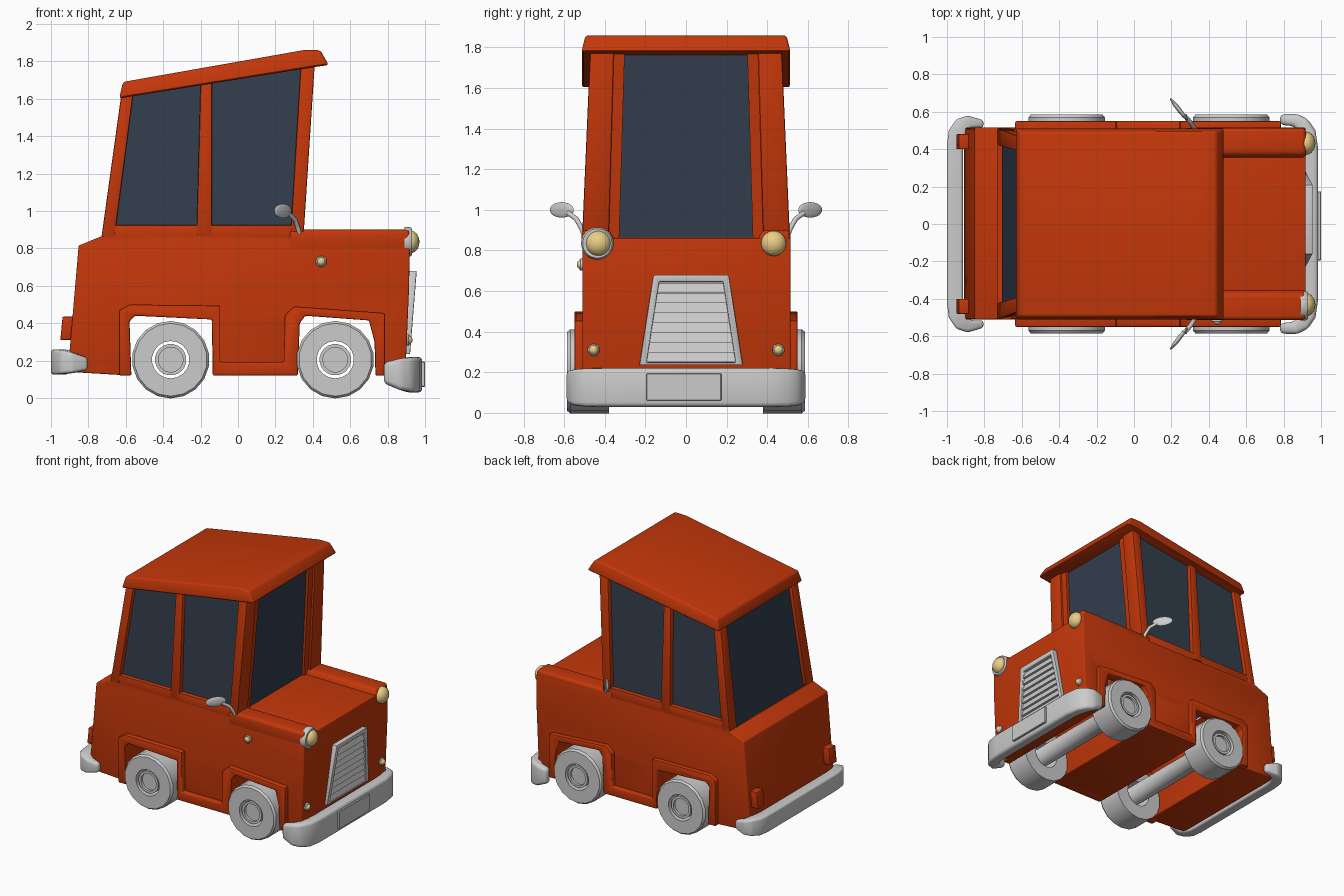
import bpy, bmesh, math
from mathutils import Vector, Matrix

if "Cube" in bpy.data.objects:
    bpy.data.objects.remove(bpy.data.objects["Cube"])


def material(name, col):
    m = bpy.data.materials.new(name)
    m.diffuse_color = (*col, 1)
    m.use_nodes = True
    m.node_tree.nodes["Principled BSDF"].inputs["Base Color"].default_value = m.diffuse_color
    return m


RED = material("red_paint", (0.55, 0.038, 0.003))
GLASS = material("dark_glass", (0.033, 0.048, 0.075))
AMBER = material("lamp_yellow", (0.82, 0.62, 0.24))


def finish(name, bm, mat=None, bevel=0, seg=2):
    bmesh.ops.recalc_face_normals(bm, faces=bm.faces)
    if bevel:
        sharp = [e for e in bm.edges if len(e.link_faces) == 2 and e.calc_face_angle() > 0.5]
        bmesh.ops.bevel(bm, geom=sharp, offset=bevel, segments=seg, profile=0.5,
                        affect='EDGES', clamp_overlap=True)
    me = bpy.data.meshes.new(name)
    bm.to_mesh(me)
    bm.free()
    ob = bpy.data.objects.new(name, me)
    bpy.context.collection.objects.link(ob)
    if mat:
        me.materials.append(mat)
    bpy.ops.object.select_all(action='DESELECT')
    ob.select_set(True)
    bpy.context.view_layer.objects.active = ob
    bpy.ops.object.shade_smooth_by_angle(angle=math.radians(35))
    return ob


def loft(name, rings, mat=None, caps=True, wrap=False, skip=(), bevel=0, seg=2):
    """Join equal-length closed rings of points with quads."""
    bm = bmesh.new()
    vs = [[bm.verts.new(p) for p in r] for r in rings]
    n = len(rings[0])
    for a, b in zip(vs, vs[1:] + ([vs[0]] if wrap else [])):
        for i in range(n):
            if i not in skip:
                j = (i + 1) % n
                bm.faces.new((a[i], a[j], b[j], b[i]))
    if caps and not wrap:
        bm.faces.new(vs[0])
        bm.faces.new(vs[-1])
    return finish(name, bm, mat, bevel, seg)


def prism(name, pts, y0, y1, mat=None, **kw):
    return loft(name, [[(x, y, z) for x, z in pts] for y in (y0, y1)], mat, **kw)


def roof_z(x):
    return 1.605 + (x + 0.63) * 0.16


def post(name, lo, hi, z, s, mat=RED, **kw):
    """Tapered upright from the belt line to the sloping roof."""
    ring = lambda r, zf: [(x, s * y, zf(x)) for x, y in
                          ((r[0], r[2]), (r[1], r[2]), (r[1], r[3]), (r[0], r[3]))]
    return loft(name, [ring(lo, lambda x: z), ring(hi, lambda x: roof_z(x) + 0.01)], mat, **kw)


def lathe(name, prof, loc, axis='y', n=20, mat=None, closed=False):
    """Turn (radius, along-axis) points; open profiles get end caps."""
    rings = []
    for r, h in prof:
        ring = []
        for i in range(n):
            a = 2 * math.pi * (i + 0.5) / n
            c, d = r * math.cos(a), r * math.sin(a)
            p = (c, h, d) if axis == 'y' else (h, c, d)
            ring.append(Vector(p) + Vector(loc))
        rings.append(ring)
    return loft(name, rings, mat, wrap=closed)


def ball(name, loc, scale, mat=None, turn=0):
    bm = bmesh.new()
    bmesh.ops.create_uvsphere(bm, u_segments=20, v_segments=12, radius=1)
    bm.transform(Matrix.Translation(loc) @ Matrix.Rotation(turn, 4, 'Z') @ Matrix.Diagonal((*scale, 1)))
    return finish(name, bm, mat)


# body with floor and wheel channels, open under the cabin and above the wheels
arch = [(0.735, 0.12), (0.73, 0.30), (0.70, 0.415), (0.36, 0.44), (0.33, 0.40), (0.32, 0.12),
        (-0.135, 0.12), (-0.14, 0.42), (-0.55, 0.44), (-0.58, 0.41), (-0.57, 0.12)]
shell = [(-0.91, 0.14), (-0.852, 0.815), (-0.73, 0.865), (0.30, 0.865), (0.918, 0.86),
         (0.915, 0.6), (0.895, 0.13)]
prism("body", shell + arch, -0.51, 0.515, RED, skip=[2, 9, 14], bevel=0.02, seg=3)

# wheel-arch flares joined by a sill, raised fenders
flare = [(-0.635, 0.12), (-0.635, 0.47), (-0.58, 0.50), (-0.095, 0.495), (-0.095, 0.19), (0.245, 0.19),
         (0.25, 0.445), (0.30, 0.49), (0.785, 0.455), (0.785, 0.12)]
for s, side in ((-1, "right"), (1, "left")):
    prism(f"wheel_arches_{side}", flare + arch, s * 0.47, s * 0.55, RED, bevel=0.008)
    loft(f"fender_{side}", [[(0.27, s * yi, z), (x, s * yi, z), (x, s * yo, z), (0.27, s * yo, z)]
                            for x, yi, yo, z in ((0.90, 0.33, 0.495, 0.70), (0.919, 0.34, 0.514, 0.83),
                                                 (0.919, 0.375, 0.514, 0.90))], RED, bevel=0.022, seg=3)

    # cabin pillars and belt rail
    post(f"front_pillar_{side}", (0.28, 0.35, 0.38, 0.512), (0.335, 0.41, 0.355, 0.472), 0.86, s, bevel=0.008)
    post(f"windshield_frame_{side}", (0.27, 0.328, 0.33, 0.40), (0.34, 0.397, 0.302, 0.38), 0.84, s)
    post(f"middle_pillar_{side}", (-0.222, -0.14, 0.44, 0.512), (-0.20, -0.14, 0.41, 0.472), 0.87, s, bevel=0.008)
    post(f"rear_pillar_{side}", (-0.73, -0.66, 0.42, 0.512), (-0.625, -0.56, 0.39, 0.47), 0.86, s, bevel=0.008)
    prism(f"belt_rail_{side}", [(-0.715, 0.84), (-0.705, 0.925), (0.30, 0.925), (0.30, 0.84)],
          s * 0.45, s * 0.507, RED, bevel=0.006)

    # tail lamp
    prism(f"tail_lamp_{side}", [(-0.95, 0.31), (-0.938, 0.435), (-0.88, 0.435), (-0.89, 0.31)],
          s * 0.40, s * 0.48, RED, bevel=0.006)

    # headlight and front indicator
    ball(f"headlight_{side}", (0.92, s * 0.432, 0.835), (0.05, 0.062, 0.062), AMBER)
    lathe(f"indicator_rim_{side}", [(0.03, 0.88), (0.03, 0.912), (0.024, 0.918)],
          (0, s * 0.455, 0.31), 'x', 16)
    ball(f"indicator_{side}", (0.913, s * 0.455, 0.31), (0.02, 0.023, 0.023), AMBER)

    # wing mirror: curved stalk and thin blade head
    cu = bpy.data.curves.new(f"mirror_stalk_{side}", 'CURVE')
    cu.dimensions = '3D'
    cu.bevel_depth = 0.012
    cu.use_fill_caps = True
    sp = cu.splines.new('POLY')
    path = [(0.335, 0.495, 0.86), (0.32, 0.515, 0.91), (0.305, 0.54, 0.955), (0.27, 0.58, 0.985)]
    sp.points.add(len(path) - 1)
    for p, (x, y, z) in zip(sp.points, path):
        p.co = (x, s * y, z, 1)
    bpy.context.collection.objects.link(bpy.data.objects.new(f"mirror_stalk_{side}", cu))
    ball(f"mirror_{side}", (0.24, s * 0.612, 1.0), (0.075, 0.012, 0.038), None, s * math.atan2(0.14, -0.11))

    # tyres
    for x, end in ((-0.36, "rear"), (0.52, "front")):
        tyre = [(0.10, 0.38), (0.207, 0.38), (0.207, 0.57), (0.195, 0.585), (0.10, 0.585)]
        lathe(f"{end}_tyre_{side}", [(r, s * y) for r, y in tyre], (x, 0, 0.205), n=18, closed=True)

# axles with stepped hub ends
for x, end in ((-0.36, "rear"), (0.52, "front")):
    half = [(0.066, 0.555), (0.066, 0.575), (0.084, 0.575), (0.084, 0.50), (0.07, 0.48)]
    lathe(f"{end}_axle", [(r, -y) for r, y in half] + half[::-1], (x, 0, 0.205))

# single headlight rim and side lamp on the right side
lathe("headlight_rim", [(0.08, 0.89), (0.08, 0.918), (0.072, 0.93), (0.06, 0.93)], (0, -0.437, 0.835), 'x', 24)
lathe("side_lamp_rim", [(0.03, -0.49), (0.03, -0.52), (0.024, -0.525)], (0.445, 0, 0.73), 'y', 16)
ball("side_lamp", (0.445, -0.52, 0.73), (0.022, 0.018, 0.022), AMBER)

# window glass all round, just inside the pillars
post("window_glass", (-0.705, 0.312, -0.478, 0.478), (-0.60, 0.375, -0.44, 0.44), 0.85, 1, GLASS, caps=False)

# sloping roof
roof = [(-0.635, 1.602), (-0.615, 1.69), (0.35, 1.86), (0.44, 1.86), (0.485, 1.78), (0.41, 1.77)]
loft("roof", [[(x, y * (0.515 if i not in (1, 2, 3) else 0.495), z) for i, (x, z) in enumerate(roof)]
              for y in (-1, 1)], RED, bevel=0.015, seg=3)


# wrap-around bumpers: rows of outer x, outer y, inner x, inner y, low z, high z
def bumper(name, rows, s):
    rows = [(a, -b, c, -d, e, f) for a, b, c, d, e, f in rows[::-1]] + rows
    loft(name, [[(s * a, b, e), (s * a, b, f), (s * c, d, f), (s * c, d, e)]
                for a, b, c, d, e, f in rows], bevel=0.022, seg=3)


bumper("front_bumper", [(0.985, 0.40, 0.90, 0.38, 0.03, 0.22), (0.97, 0.50, 0.895, 0.45, 0.03, 0.22),
                        (0.93, 0.56, 0.875, 0.50, 0.035, 0.215), (0.87, 0.59, 0.85, 0.525, 0.045, 0.21),
                        (0.78, 0.585, 0.78, 0.53, 0.08, 0.19)], 1)
bumper("rear_bumper", [(1.0, 0.42, 0.915, 0.40, 0.125, 0.26), (0.99, 0.50, 0.91, 0.45, 0.125, 0.26),
                       (0.95, 0.56, 0.895, 0.50, 0.13, 0.255), (0.89, 0.58, 0.87, 0.515, 0.135, 0.24),
                       (0.805, 0.555, 0.805, 0.515, 0.15, 0.215)], -1)
loft("blank_plate", [[(x, -0.195, 0.06), (x, 0.175, 0.06), (x, 0.175, 0.195), (x, -0.195, 0.195)]
                     for x in (0.95, 1.0)], bevel=0.004, seg=1)


# grille: tapered leaning frame, backing and overlapping slats
def grille_w(z):
    return 0.255 - (z - 0.235) * 0.155


def grille_ring(inset, dx):
    lo, hi = 0.235 + inset * 0.4, 0.68 - inset
    return [(0.92 + (z - 0.235) * 0.08 + dx, 0.025 + q * (grille_w(z) - inset), z)
            for q, z in ((-1, lo), (1, lo), (1, hi), (-1, hi))]


loft("grille_frame", [grille_ring(0, -0.04), grille_ring(0, 0), grille_ring(0.034, 0), grille_ring(0.034, -0.04)],
     wrap=True, bevel=0.006)
loft("grille_back", [grille_ring(0.025, -0.04), grille_ring(0.025, -0.03)])
for i in range(8):
    z = 0.25 + i * 0.0485
    w, x = grille_w(z + 0.02) - 0.03, 0.92 + (z - 0.235) * 0.08
    loft(f"grille_slat_{i + 1}", [[(x - 0.004, y, z), (x - 0.018, y, z + 0.048), (x - 0.034, y, z + 0.048),
                                   (x - 0.034, y, z)] for y in (0.025 - w, 0.025 + w)])
